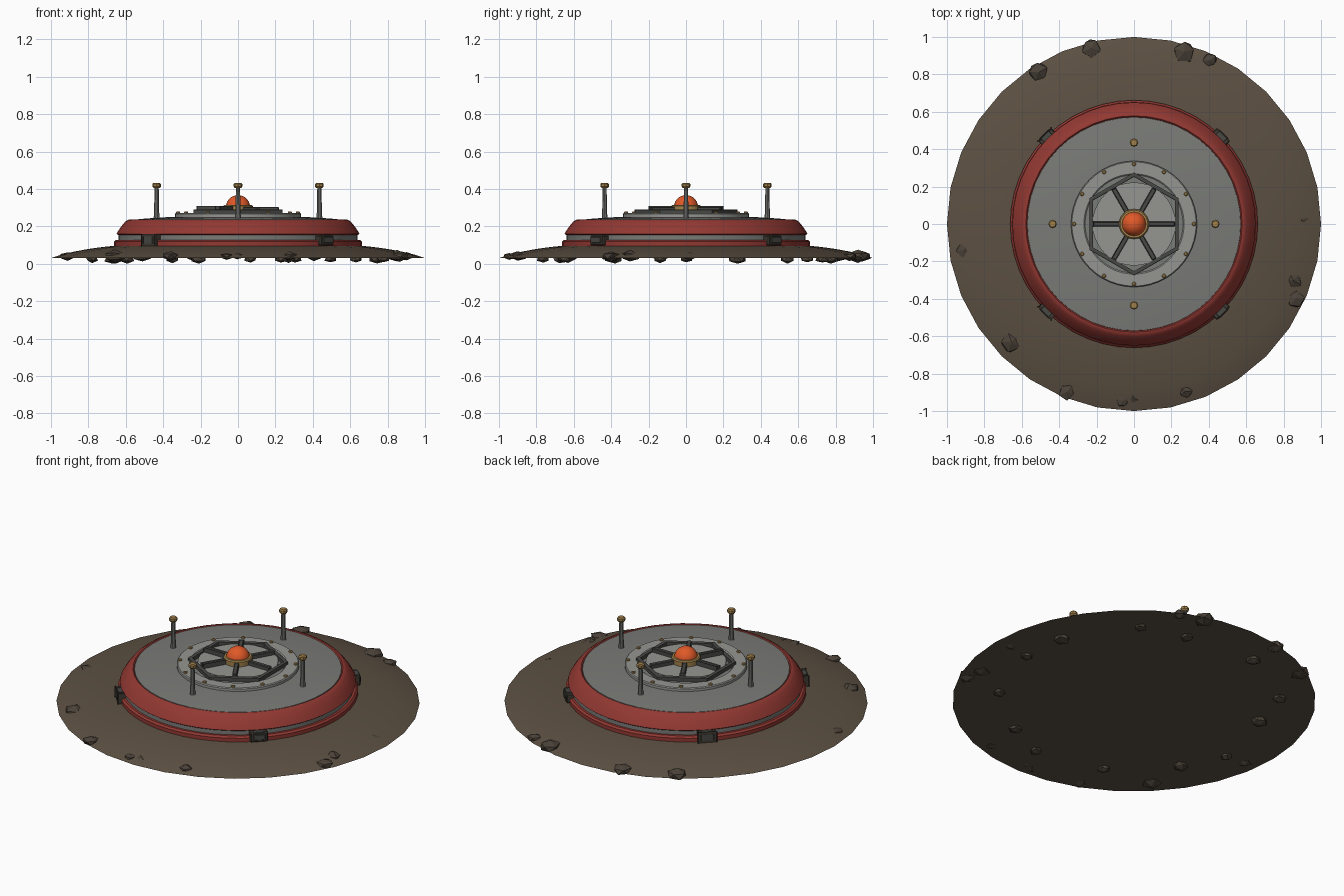
import bpy, bmesh, math, random
from mathutils import Matrix, Vector

random.seed(4)
if "Cube" in bpy.data.objects:
    bpy.data.objects.remove(bpy.data.objects["Cube"], do_unlink=True)


def material(name, r, g, b):
    m = bpy.data.materials.new(name)
    m.use_nodes = True
    m.diffuse_color = (r, g, b, 1)
    m.node_tree.nodes["Principled BSDF"].inputs["Base Color"].default_value = (r, g, b, 1)
    return m


DIRT = material("dirt", .107, .08, .055)
ROCK = material("rock", .07, .055, .041)
RED = material("red paint", .29, .04, .032)
GREY = material("grey metal", .195, .2, .185)
PALE = material("pale metal", .3, .3, .285)
DARK = material("dark steel", .065, .065, .06)
BROWN = material("dark latch", .05, .042, .033)
BRASS = material("brass", .36, .22, .07)
ORANGE = material("orange button", .75, .1, .022)


def finish(name, bm, mat, smooth=None):
    bmesh.ops.recalc_face_normals(bm, faces=bm.faces)
    me = bpy.data.meshes.new(name)
    bm.to_mesh(me)
    bm.free()
    me.materials.append(mat)
    ob = bpy.data.objects.new(name, me)
    bpy.context.collection.objects.link(ob)
    if smooth:
        bpy.ops.object.select_all(action='DESELECT')
        ob.select_set(True)
        bpy.context.view_layer.objects.active = ob
        bpy.ops.object.shade_smooth_by_angle(angle=math.radians(smooth))
    return ob


def lathe(name, profile, mat, n=48, at=(0, 0), turn=0, smooth=30, closed=False):
    """Revolve (radius, height) points; open profiles get end caps."""
    bm = bmesh.new()
    rings = []
    for r, z in profile:
        rings.append([bm.verts.new((at[0] + r * math.cos(turn + math.tau * i / n),
                                    at[1] + r * math.sin(turn + math.tau * i / n), z))
                      for i in range(n)])
    pairs = list(zip(rings, rings[1:]))
    if closed:
        pairs.append((rings[-1], rings[0]))
    for a, b in pairs:
        for i in range(n):
            j = (i + 1) % n
            bm.faces.new((a[i], a[j], b[j], b[i]))
    if not closed:
        bm.faces.new(rings[0])
        bm.faces.new(rings[-1])
    return finish(name, bm, mat, smooth)


def box(name, radius, z, size, angle, mat, bevel=0):
    """Box set out along a radial direction; size is radial, tangential, height."""
    bm = bmesh.new()
    bmesh.ops.create_cube(bm, size=1)
    bm.transform(Matrix.Rotation(angle, 4, 'Z') @ Matrix.Translation((radius, 0, z))
                 @ Matrix.Diagonal((*size, 1)))
    if bevel:
        bmesh.ops.bevel(bm, geom=bm.edges[:], offset=bevel, segments=1, affect='EDGES')
    return finish(name, bm, mat)


def polar(r, a):
    return r * math.cos(a), r * math.sin(a)


# Dirt mound
lathe("dirt_mound", [(1, .03), (.95, .047), (.88, .064), (.8, .079), (.72, .09),
                     (.66, .096), (.5, .1)], DIRT, n=32)

# Casing
lathe("lower_red_band", [(.64, .05), (.662, .06), (.662, .118), (.652, .128), (.6, .128)], RED)
lathe("grey_seam", [(.62, .12), (.638, .125), (.638, .158), (.6, .162)], GREY)
lathe("upper_red_shell", [(.6, .153), (.64, .153), (.65, .16), (.643, .172), (.624, .2),
                          (.602, .226), (.588, .235), (.578, .236), (.572, .23), (.55, .23)], RED)
lathe("grey_dome", [(.572, .225), (.57, .234), (.5, .241), (.42, .247), (.34, .251),
                    (.2, .255)], GREY)

# Bolted top plate and hexagonal hatch
lathe("bolted_ring", [(.337, .245), (.337, .266), (.332, .271), (.268, .271), (.262, .266),
                      (.262, .245)], PALE, closed=True)
lathe("hatch_recess", [(.265, .25), (.265, .266)], GREY)
lathe("hatch_disc", [(.222, .26), (.222, .28)], PALE)
lathe("hex_frame", [(.276, .262), (.276, .288), (.27, .291), (.257, .291), (.252, .288),
                    (.252, .262)], DARK, n=6, turn=math.pi / 6, smooth=None, closed=True)
for i in range(6):
    box("hatch_spoke", .145, .289, (.147, .026, .03), math.tau * i / 6, DARK, .004)
for i in range(12):
    lathe("ring_bolt", [(.011, .265), (.011, .276), (.007, .28)], BRASS, n=8,
          at=polar(.32, math.tau * i / 12))

# Central button
lathe("button_collar", [(.08, .275), (.08, .308), (.074, .314), (.05, .314)], BRASS, n=24)
bm = bmesh.new()
bmesh.ops.create_uvsphere(bm, u_segments=24, v_segments=14, radius=.065)
bm.transform(Matrix.Translation((0, 0, .302)))
finish("button", bm, ORANGE, 60)

# Sensor pins
for i in range(4):
    p = polar(.435, math.tau * i / 4)
    lathe("pin_stem", [(.017, .235), (.014, .27), (.011, .41)], GREY, n=10, at=p)
    lathe("pin_cap", [(.016, .404), (.023, .412), (.023, .426), (.017, .432)], BRASS,
          n=8, at=p, smooth=None)

# Side latches
for i in range(4):
    a = math.pi / 4 + math.tau * i / 4
    box("side_latch", .652, .125, (.05, .1, .056), a, BROWN, .006)
    box("latch_plate", .677, .127, (.01, .068, .032), a, DARK, .002)
    box("latch_hinge", .66, .152, (.03, .06, .01), a, DARK, .002)


# Loose stones: visible around the rim, plus buried ones showing underneath
def stone(x, y, r, z=.036):
    bm = bmesh.new()
    bmesh.ops.create_icosphere(bm, subdivisions=1, radius=r)
    for v in bm.verts:
        v.co *= random.uniform(.82, 1.1)
    bm.transform(Matrix.Translation((x, y, z)) @ Matrix.Diagonal((1, 1, .58, 1))
                 @ Matrix.Rotation(random.uniform(0, 6), 4, 'Z'))
    for v in bm.verts:
        v.co.z = max(v.co.z, 0)
    finish("stone", bm, ROCK)


RIM = [(-.23, .94, .056), (-.51, .81, .056), (.27, .92, .062), (.405, .875, .043),
       (.9, .02, .04), (.85, -.3, .056), (.865, -.4, .05), (.275, -.895, .042),
       (-.005, -.93, .032), (-.06, -.945, .036), (-.36, -.9, .046), (-.655, -.63, .06),
       (-.91, -.14, .042)]
for x, y, r in RIM:
    stone(x, y, r, .04)
for i in range(13):
    stone(*polar(random.uniform(.68, .82), i * 2.4), random.uniform(.035, .05), .026)
